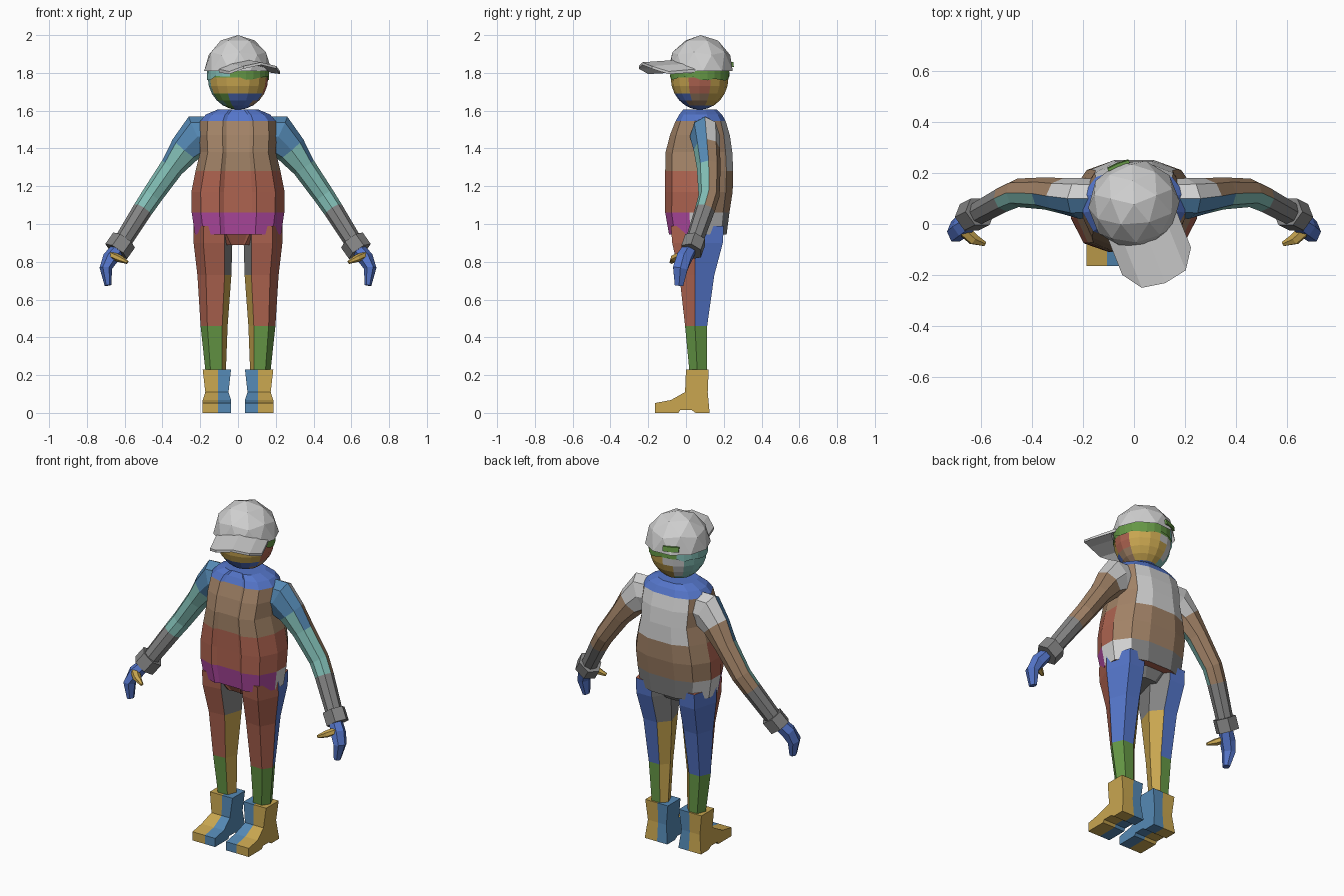
import bpy, bmesh, math, random
from mathutils import Vector, Matrix

if "Cube" in bpy.data.objects:
    bpy.data.objects.remove(bpy.data.objects["Cube"])

random.seed(4)
COLOURS = {
    "light grey": (0.63, 0.63, 0.63), "mid grey": (0.23, 0.23, 0.23),
    "brown": (0.36, 0.225, 0.135), "terracotta": (0.42, 0.125, 0.08),
    "magenta": (0.45, 0.07, 0.37), "teal": (0.22, 0.51, 0.46),
    "royal blue": (0.09, 0.18, 0.59), "steel blue": (0.09, 0.25, 0.46),
    "green": (0.13, 0.31, 0.06), "gold": (0.58, 0.38, 0.08)}
MATS = {}
for key, rgb in COLOURS.items():
    MATS[key] = bpy.data.materials.new(key)
    MATS[key].diffuse_color = (*rgb, 1)


def finish(name, bm, rule):
    """Turn a bmesh into an object; rule(centre, normal) gives a colour name."""
    bmesh.ops.recalc_face_normals(bm, faces=bm.faces)
    bm.normal_update()
    used = []
    for f in bm.faces:
        col = rule(f.calc_center_median(), f.normal) if callable(rule) else rule
        if col not in used:
            used.append(col)
        f.material_index = used.index(col)
    me = bpy.data.meshes.new(name)
    bm.to_mesh(me)
    bm.free()
    for col in used:
        me.materials.append(MATS[col])
    ob = bpy.data.objects.new(name, me)
    bpy.context.collection.objects.link(ob)
    return ob


def loft(name, rings, rule, caps=True):
    bm = bmesh.new()
    vs = [[bm.verts.new(p) for p in r] for r in rings]
    n = len(rings[0])
    for a, b in zip(vs, vs[1:]):
        for i in range(n):
            j = (i + 1) % n
            bm.faces.new((a[i], a[j], b[j], b[i]))
    if caps:
        bm.faces.new(vs[0])
        bm.faces.new(vs[-1])
    return finish(name, bm, rule)


def tube(name, path, s, rule, sides=8):
    """Limb along path rows (x, y, z, half width, half depth), mirrored by s."""
    pts = [Vector(p[:3]) for p in path]
    rings = []
    for i, p in enumerate(pts):
        t = (pts[min(i + 1, len(pts) - 1)] - pts[max(i - 1, 0)]).normalized()
        d = Vector((0, 1, 0))
        d = (d - t * d.dot(t)).normalized()
        w = t.cross(d)
        ring = []
        for k in range(sides):
            a = math.tau * k / sides
            q = p + w * (math.cos(a) * path[i][3]) + d * (math.sin(a) * path[i][4])
            ring.append((q.x * s, q.y, q.z))
        rings.append(ring)
    return loft(name, rings, rule)


# Jacket: slightly recessed centre front, loose hem, sloping collar
SECTION = [(.3, -.92), (.4, -1), (.8, -.8), (1, -.25), (1, .3), (.75, .8), (.35, 1)]
SECTION += [(-u, v) for u, v in reversed(SECTION)]


def jacket_ring(z, hw, yf, yb):
    return [(u * hw, (yf + yb) / 2 + v * (yb - yf) / 2, z) for u, v in SECTION]


def jacket_colour(c, n):
    if n.z < -.9:
        return "terracotta"
    if c.z > 1.54:
        return "royal blue"
    if c.z > 1.27:
        return "light grey" if n.y > .3 and abs(c.x) < .17 else "brown"
    if c.z > 1.06:
        return "brown" if n.y > .4 else "terracotta"
    if n.y < -.45:
        return "magenta"
    return "mid grey" if n.y > .85 else "light grey"


loft("jacket", [jacket_ring(*r) for r in (
    (.945, .228, -.09, .215), (1.06, .245, -.11, .23), (1.17, .247, -.11, .247),
    (1.28, .225, -.11, .25), (1.38, .2, -.108, .245), (1.47, .205, -.085, .232),
    (1.545, .2, -.055, .21), (1.58, .17, -.035, .19), (1.605, .11, -.015, .165))],
    jacket_colour)

# Seat of the trousers, joining the legs under the hem
loft("trouser_seat", [[(u * hw, (yf + yb) / 2 + v * (yb - yf) / 2, z) for u, v in SECTION]
                      for z, hw, yf, yb in ((.89, .09, -.03, .14), (.98, .2, -.08, .19))],
     lambda c, n: "terracotta" if n.y < -.2 else "mid grey")

LEG = [(.2, .05), (.75, 0), (1, .45), (.8, 1), (.3, 1), (0, .65)]
LEG_RINGS = [(.2, .065, .17, .02, .11), (.46, .055, .198, -.005, .112),
             (.73, .035, .215, -.035, .15), (.9, .03, .235, -.073, .195),
             (.99, .03, .235, -.08, .2)]
ARM = [(.13, .1, 1.47, .1, .075), (.21, .1, 1.465, .115, .08), (.28, .11, 1.395, .085, .07),
       (.35, .12, 1.3, .063, .063), (.455, .122, 1.15, .056, .056),
       (.505, .1, 1.075, .053, .053), (.615, .04, .9, .047, .047)]
CUFF = [(.603, .048, .915, .07, .062), (.645, .027, .855, .07, .062)]
HAND = [(.635, .02, .87, .035, .04), (.675, -.01, .82, .042, .045),
        (.7, -.03, .765, .033, .045), (.688, -.037, .675, .018, .026)]
THUMB = [(.67, -.02, .835, .02, .028), (.63, -.06, .818, .02, .024),
         (.585, -.078, .797, .009, .01)]
BOOT = [(.125, 0), (.05, 0), (.03, .015), (-.03, .015), (-.04, 0), (-.165, 0),
        (-.165, .052), (-.08, .068), (-.005, .11), (0, .23), (.12, .23), (.115, .11)]

for side, s in (("right", -1), ("left", 1)):
    # Trouser leg: front, back, inner and lower panels differ
    def leg_colour(c, n):
        if n.x * s < -.45:
            return "mid grey" if c.z > .74 else "gold"
        if c.z < .47:
            return "green"
        return "royal blue" if n.y > 0 else "terracotta"

    loft(side + "_trouser_leg",
         [[(s * (xi + u * (xo - xi)), yf + v * (yb - yf), z) for u, v in LEG]
          for z, xi, xo, yf, yb in LEG_RINGS], leg_colour)

    # Boot: two-tone, flared at the sole and at the top
    def boot_ring(x):
        return [(s * (.11 + (x - .11) * (.82 if .1 < z < .2 else 1)), y, z) for y, z in BOOT]

    loft(side + "_boot", [boot_ring(x) for x in (.037, .105, .187)],
         lambda c, n: "steel blue" if c.x * s < .1 else "gold")

    # Sleeve: split front and back, darker forearm
    def sleeve_colour(c, n):
        if c.z < 1.075:
            return "mid grey"
        if n.y > 0.05:
            return "light grey" if c.z > 1.4 else "brown"
        return "steel blue" if c.z > 1.37 else "teal"

    tube(side + "_sleeve", ARM, s, sleeve_colour)
    tube(side + "_cuff", CUFF, s, "mid grey", 6)
    tube(side + "_hand", HAND, s, "royal blue", 6)
    tube(side + "_thumb", THUMB, s, "gold", 6)


# Head with patchwork face
def head_colour(c, n):
    if c.z > 1.775:
        return "green"
    if n.y < -.45 or c.z < 1.64:
        if c.z < 1.675:
            return "royal blue" if c.x > -.03 else "green"
        return "gold"
    if n.y < .3:
        if c.x < 0:
            return "teal"
        return "terracotta" if c.z > 1.71 else "brown"
    if c.x > -.03:
        return "gold"
    return "light grey" if n.y > .6 else "teal"


bm = bmesh.new()
bmesh.ops.create_uvsphere(bm, u_segments=16, v_segments=12, radius=1,
                          matrix=Matrix.Translation((0, .072, 1.775))
                          @ Matrix.Diagonal((.16, .153, .17, 1)))
finish("head", bm, head_colour)

# Hair: band with a ragged lower edge
hair = [[(r * math.cos(a), .073 + r * .95 * math.sin(a), z + random.uniform(-j, j))
         for a in [math.tau * k / 24 for k in range(24)]]
        for z, r, j in ((1.772, .165, .014), (1.84, .163, 0))]
loft("hair", hair, lambda c, n: "teal" if c.x < -.05 and c.y < .2 else "green", caps=False)

# Cap, turned a little to one side
TURN = Matrix.Translation((0, .077, 0)) @ Matrix.Rotation(math.radians(21.7), 4, 'Z')
bm = bmesh.new()
bmesh.ops.create_icosphere(bm, subdivisions=2, radius=1)
bmesh.ops.bisect_plane(bm, geom=bm.verts[:] + bm.edges[:] + bm.faces[:],
                       plane_co=(0, 0, 0), plane_no=(0, 0, 1), clear_inner=True)
bmesh.ops.transform(bm, verts=bm.verts, matrix=TURN @ Matrix.Translation((0, 0, 1.81))
                    @ Matrix.Diagonal((.18, .175, .19, 1)))
finish("cap_crown", bm, "light grey")

# Curved peak of the cap
peak = []
for x, yb, yf in ((-.145, -.09, -.24), (-.093, -.13, -.315), (0, -.15, -.332),
                  (.093, -.13, -.315), (.145, -.09, -.24)):
    z = 1.868 - 2.3 * x * x
    peak.append([TURN @ Vector(p) for p in ((x, yb, z), (x, yf, z - .012),
                                            (x, yf, z - .026), (x, yb, z - .018))])
loft("cap_peak", peak, "light grey")

# Gap at the back of the cap showing hair
gap = [[TURN @ Vector((x, y - .08 * abs(x), z)) for y, z in
        ((.165, 1.83), (.176, 1.83), (.172, 1.858), (.16, 1.858))] for x in (-.045, 0, .045)]
loft("cap_back_gap", gap, "green")

for m in bpy.data.materials:
    if m.users and not m.is_grease_pencil:
        m.use_nodes = True
        m.node_tree.nodes["Principled BSDF"].inputs["Base Color"].default_value = m.diffuse_color
